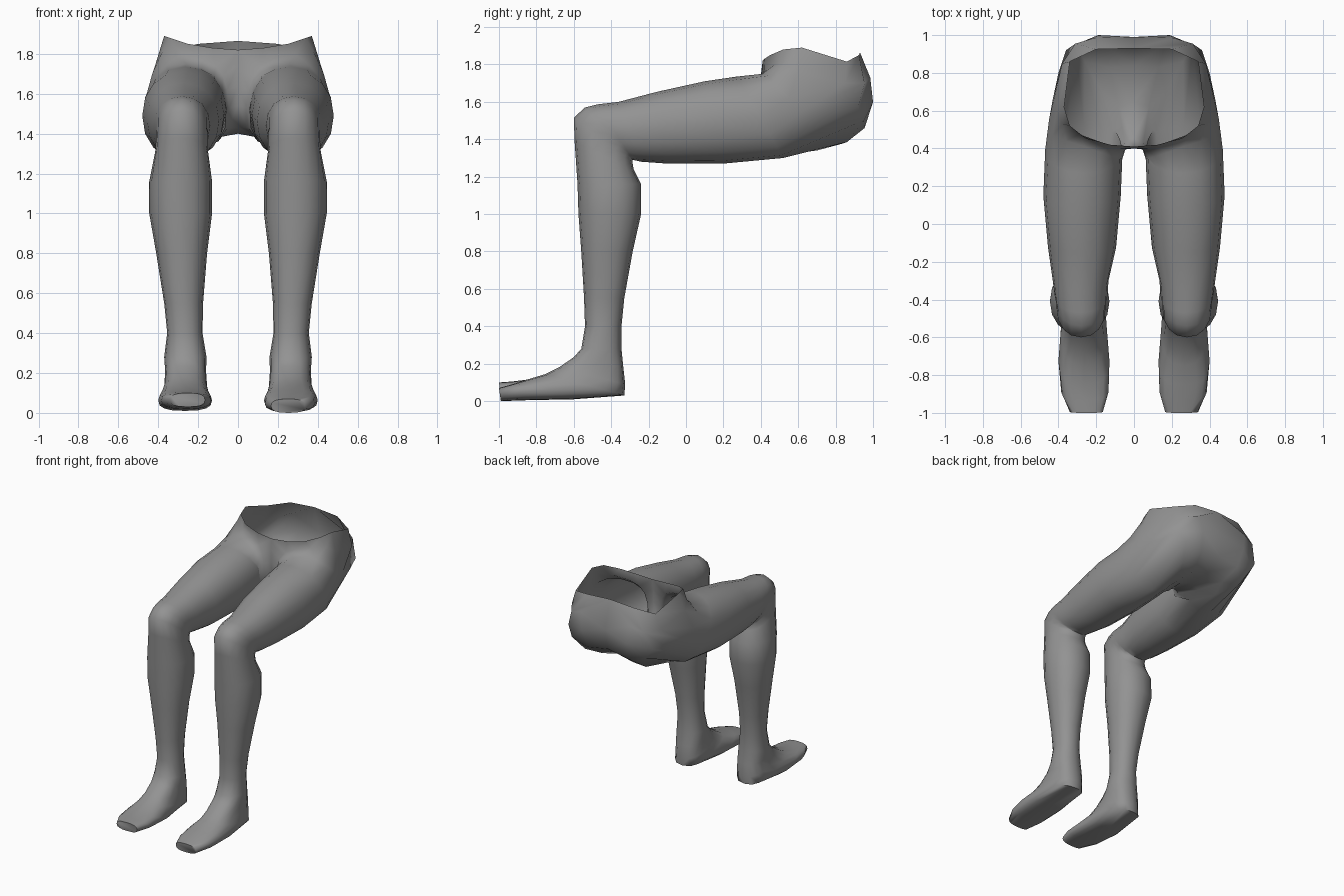
import bpy, bmesh, math
from mathutils import Vector

N = 16

# Half pelvis: waist rim (front, side, back) joined with the body midline
waist_loop = [(.37, .62, 1.89), (.34, .52, 1.88), (.25, .45, 1.85), (.13, .42, 1.83),
              (0, .41, 1.82), (0, .40, 1.74), (0, .40, 1.64), (0, .41, 1.54),
              (0, .46, 1.43), (0, .65, 1.40), (0, .84, 1.41), (0, .955, 1.49),
              (0, .99, 1.65), (0, .93, 1.865), (.20, .925, 1.85), (.34, .86, 1.815)]
# Belly and buttock bulge
hip_loop = [(.41, .60, 1.76), (.38, .53, 1.81), (.29, .475, 1.80), (.18, .435, 1.775),
            (.11, .415, 1.74), (.075, .40, 1.69), (.055, .395, 1.62), (.045, .395, 1.53),
            (.05, .43, 1.43), (.08, .62, 1.385), (.13, .83, 1.375), (.17, .955, 1.46),
            (.19, 1.0, 1.60), (.21, .985, 1.73), (.31, .955, 1.70), (.38, .85, 1.70)]
# Groin crease around to the underside of the buttock
groin_loop = [(.45, .55, 1.62), (.43, .47, 1.70), (.36, .44, 1.74), (.26, .41, 1.75),
              (.18, .38, 1.73), (.12, .36, 1.69), (.08, .35, 1.62), (.06, .35, 1.53),
              (.065, .38, 1.43), (.10, .50, 1.36), (.17, .70, 1.34), (.26, .86, 1.385),
              (.31, .95, 1.50), (.36, .92, 1.57), (.40, .80, 1.55), (.43, .66, 1.57)]

# Leg sections: front y, z / back y, z / inner x, outer x
thigh = [(.27, 1.735, .52, 1.30, .06, .47), (.10, 1.71, .20, 1.27, .07, .48),
         (-.15, 1.655, -.10, 1.27, .095, .455), (-.36, 1.60, -.24, 1.28, .135, .43)]
shin = [(-.47, 1.587, -.285, 1.29, .14, .42), (-.54, 1.57, -.285, 1.285, .15, .41),
        (-.60, 1.515, -.285, 1.27, .15, .41), (-.595, 1.38, -.28, 1.24, .15, .415),
        (-.58, 1.16, -.24, 1.16, .13, .445), (-.575, 1.0, -.24, 1.0, .13, .445),
        (-.56, .80, -.285, .80, .155, .41), (-.545, .55, -.33, .55, .175, .37),
        (-.54, .40, -.345, .40, .178, .355), (-.56, .28, -.345, .28, .158, .37)]
foot = [(-.60, .235, -.335, .18, .16, .365), (-.68, .18, -.325, .09, .155, .37),
        (-.75, .145, -.33, .03, .145, .385), (-.85, .115, -.60, .01, .13, .40),
        (-.93, .09, -.85, .005, .135, .385), (-1.0, .07, -.99, 0, .165, .34)]


def section(s, power):
    """Rounded section; power below 1 makes it boxier."""
    yf, zf, yb, zb, xi, xo = s
    front, back = Vector((0, yf, zf)), Vector((0, yb, zb))
    centre, half = (front + back) / 2, (front - back) / 2
    centre.x = (xi + xo) / 2
    pts = []
    for i in range(N):
        a = 2 * math.pi * i / N
        c, d = (math.copysign(abs(v) ** power, v) for v in (math.cos(a), math.sin(a)))
        pts.append(centre + Vector(((xo - xi) / 2 * c, 0, 0)) + half * d)
    return pts


# One continuous skin from waist to toes
loops = [waist_loop, hip_loop, groin_loop]
loops += [section(s, .92) for s in thigh + shin]
loops += [section(s, .75) for s in foot]

bm = bmesh.new()
for side in (1, -1):
    rings = [[bm.verts.new((p[0] * side, p[1], p[2])) for p in loop] for loop in loops]
    for a, b in zip(rings, rings[1:]):
        for i in range(N):
            j = (i + 1) % N
            bm.faces.new((a[i], a[j], b[j], b[i]))
    bm.faces.new(rings[-1])
    if side < 0:  # toes of this foot are slightly raised
        for ring, lift in ((rings[-2], .015), (rings[-1], .03)):
            for v in ring:
                v.co.z += lift
bmesh.ops.remove_doubles(bm, verts=bm.verts, dist=.001)  # join halves at the midline
bmesh.ops.recalc_face_normals(bm, faces=bm.faces)
mesh = bpy.data.meshes.new("seated_legs")
bm.to_mesh(mesh)
bm.free()

grey = bpy.data.materials.new("dark_grey")
grey.diffuse_color = (.29, .29, .29, 1)
mesh.materials.append(grey)

legs = bpy.data.objects.new("seated_legs", mesh)
bpy.context.collection.objects.link(legs)
bpy.context.view_layer.objects.active = legs
legs.select_set(True)
bpy.ops.object.shade_smooth_by_angle(angle=math.radians(72))
